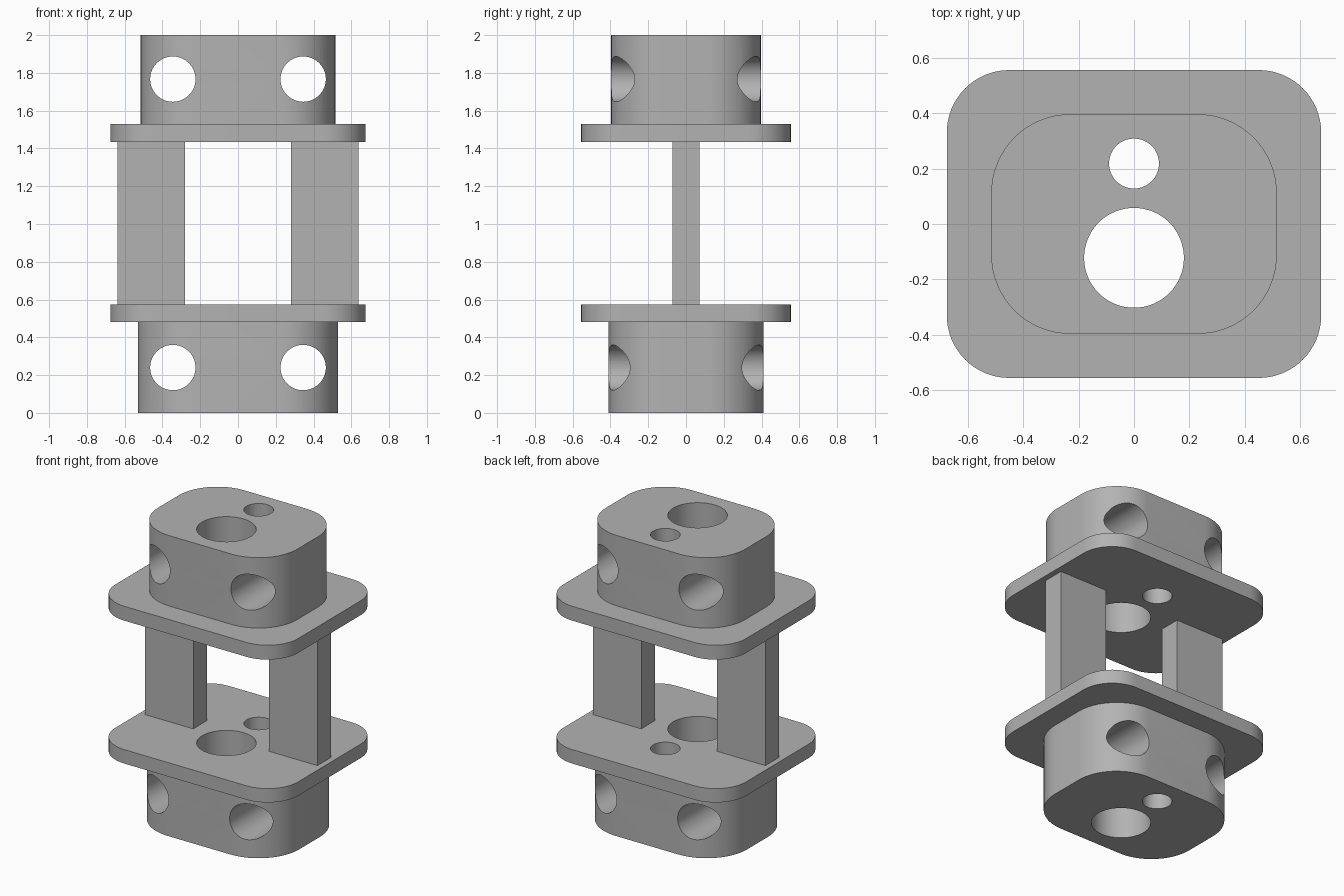
import bpy, bmesh, math

cube = bpy.data.objects.get("Cube")
if cube:
    bpy.data.objects.remove(cube, do_unlink=True)

grey = bpy.data.materials.new("plain grey")
grey.use_nodes = True
grey.diffuse_color = (0.45, 0.45, 0.45, 1)
grey.node_tree.nodes["Principled BSDF"].inputs["Base Color"].default_value = grey.diffuse_color


def prism(name, outline, z0, z1):
    """Extrude a closed outline from z0 up to z1."""
    bm = bmesh.new()
    face = bm.faces.new([bm.verts.new((x, y, z0)) for x, y in outline])
    top = bmesh.ops.extrude_face_region(bm, geom=[face])["geom"]
    bmesh.ops.translate(bm, vec=(0, 0, z1 - z0),
                        verts=[v for v in top if isinstance(v, bmesh.types.BMVert)])
    bmesh.ops.recalc_face_normals(bm, faces=bm.faces)
    mesh = bpy.data.meshes.new(name)
    bm.to_mesh(mesh)
    bm.free()
    mesh.materials.append(grey)
    obj = bpy.data.objects.new(name, mesh)
    bpy.context.collection.objects.link(obj)
    return obj


def rounded(hx, hy, r, steps=16):
    """Rounded rectangle outline with half sizes hx, hy."""
    points = []
    for i, (sx, sy) in enumerate([(1, 1), (-1, 1), (-1, -1), (1, -1)]):
        for k in range(steps + 1):
            a = (i + k / steps) * math.pi / 2
            points.append((sx * (hx - r) + r * math.cos(a), sy * (hy - r) + r * math.sin(a)))
    return points


def circle(x, y, r, steps=64):
    return [(x + r * math.cos(2 * math.pi * k / steps),
             y + r * math.sin(2 * math.pi * k / steps)) for k in range(steps)]


def drill(obj, cutters):
    """Cut each cutter out of obj, then smooth the curved walls."""
    bpy.context.view_layer.objects.active = obj
    for cutter in cutters:
        mod = obj.modifiers.new("hole", "BOOLEAN")
        mod.operation = "DIFFERENCE"
        mod.solver = "EXACT"
        mod.object = cutter
        bpy.ops.object.modifier_apply(modifier=mod.name)
    bpy.ops.object.select_all(action="DESELECT")
    obj.select_set(True)
    bpy.ops.object.shade_smooth_by_angle(angle=math.radians(30))


# Vertical bores through every block and plate
bores = [prism("large_bore_cutter", circle(0, -0.122, 0.18), -1, 3),
         prism("small_bore_cutter", circle(0, 0.218, 0.09), -1, 3)]
helpers = list(bores)

# End blocks with a pair of front-to-back holes
for name, hx, hy, r, z0, z1, hole_z in [
        ("lower_block", 0.53, 0.41, 0.3, 0, 0.48, 0.24),
        ("upper_block", 0.515, 0.396, 0.285, 1.53, 2, 1.767)]:
    block = prism(name, rounded(hx, hy, r), z0, z1)
    cross = []
    for x in (-0.345, 0.345):
        cutter = prism("cross_hole_cutter", circle(x, hole_z, 0.12), -1, 1)
        # Swing the cutter so its axis runs along y
        for v in cutter.data.vertices:
            px, py, pz = v.co
            v.co = (px, -pz, py)
        cross.append(cutter)
    helpers += cross
    drill(block, bores + cross)

# Flange plates
for name, z0, z1 in [("lower_plate", 0.48, 0.573), ("upper_plate", 1.434, 1.53)]:
    drill(prism(name, rounded(0.675, 0.555, 0.225), z0, z1), bores)

# Flat posts between the plates
for name, s in [("left_post", 1), ("right_post", -1)]:
    outline = [(s * 0.28, -0.072), (s * 0.637, -0.072), (s * 0.637, 0.072), (s * 0.28, 0.072)]
    prism(name, outline, 0.573, 1.434)

for helper in helpers:
    bpy.data.objects.remove(helper, do_unlink=True)
